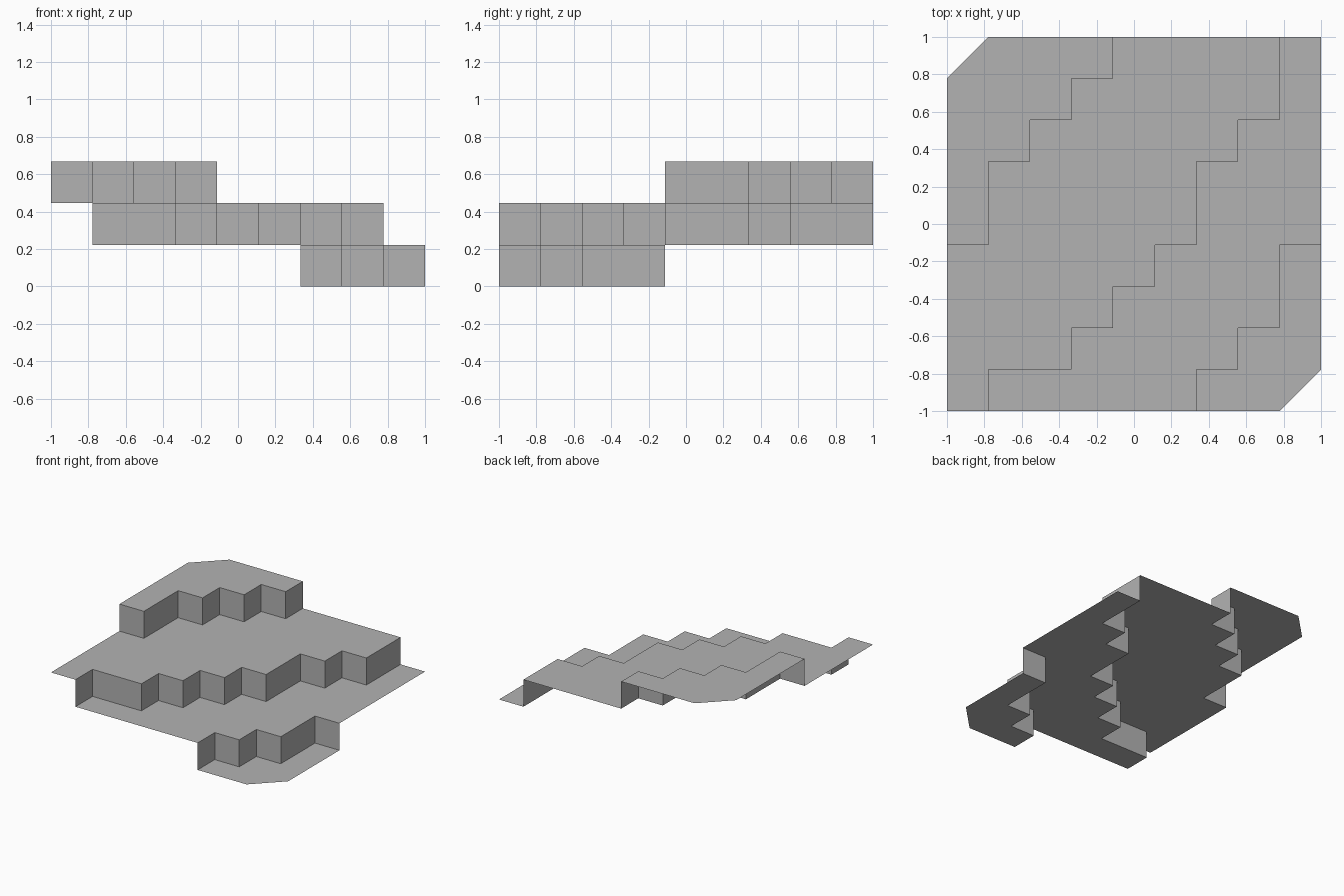
import bpy

cube = bpy.data.objects.get("Cube")
if cube:
    bpy.data.objects.remove(cube, do_unlink=True)

CELLS = 9
SIZE = 2 / CELLS  # cell width and step height

grey = bpy.data.materials.new("plain_grey")
grey.use_nodes = True
colour = (0.45, 0.45, 0.45, 1)
grey.diffuse_color = colour
grey.node_tree.nodes["Principled BSDF"].inputs["Base Color"].default_value = colour


def place(point, level):
    """Grid corner and level to a position."""
    return (point[0] * SIZE - 1, point[1] * SIZE - 1, level * SIZE)


def staircase(start, runs, north):
    """Zigzag line of alternating north and east runs, counted in cells."""
    line = [start]
    for run in runs:
        x, y = line[-1]
        line.append((x, y + run) if north else (x + run, y))
        north = not north
    return line


def make_part(name, verts, faces):
    mesh = bpy.data.meshes.new(name)
    mesh.from_pydata(verts, [], faces)
    mesh.materials.append(grey)
    mesh.update()
    bpy.context.collection.objects.link(bpy.data.objects.new(name, mesh))


# Border lines from the low corner to the high corner
borders = [
    [(CELLS - 1, 0), (CELLS, 1)],
    staircase((6, 0), [1, 1, 1, 1, 2, 1], True),
    staircase((1, 0), [1, 2, 1, 1, 1, 1, 1, 1, 2, 1, 1, 1, 2], True),
    staircase((0, 4), [1, 2, 1, 1, 1, 1, 1, 1], False),
    [(0, CELLS - 1), (1, CELLS)],
]
names = ["bottom", "lower", "upper", "top"]
far_corner = {1: [(CELLS, CELLS)]}
near_corner = {2: [(0, 0)]}

# Flat terraces between neighbouring borders
for level, name in enumerate(names):
    outline = (borders[level] + far_corner.get(level, [])
               + borders[level + 1][::-1] + near_corner.get(level, []))
    make_part(name + "_terrace", [place(p, level) for p in outline],
              [range(len(outline))])

# Zigzag step walls joining each terrace to the next
for level, name in enumerate(names[:-1]):
    line = borders[level + 1]
    count = len(line)
    verts = [place(p, z) for z in (level, level + 1) for p in line]
    faces = [(i, i + 1, count + i + 1, count + i) for i in range(count - 1)]
    make_part(name + "_step_wall", verts, faces)
